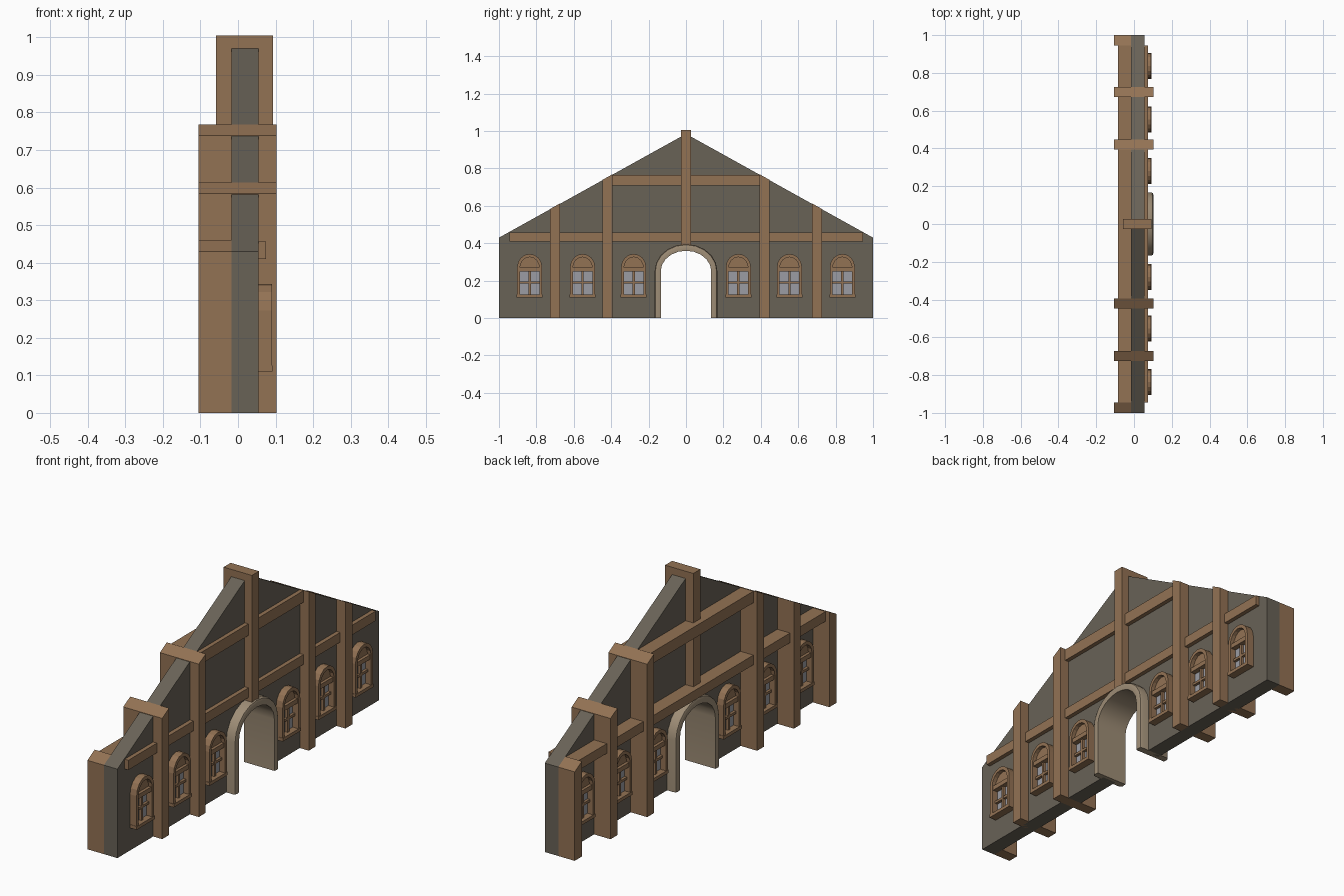
import bpy, bmesh, math

if "Cube" in bpy.data.objects:
    bpy.data.objects.remove(bpy.data.objects["Cube"])


def mat(name, rgb):
    m = bpy.data.materials.new(name)
    m.diffuse_color = (*rgb, 1)
    m.use_nodes = True
    m.node_tree.nodes["Principled BSDF"].inputs["Base Color"].default_value = m.diffuse_color
    return m


WOOD = mat("timber brown", (0.29, 0.168, 0.088))
WALL = mat("wall grey", (0.140, 0.122, 0.094))
STONE = mat("arch stone", (0.34, 0.265, 0.18))
GLASS = mat("window glass", (0.33, 0.335, 0.37))
MID = 0.019            # x of the wall's middle plane


def finish(name, bm, material):
    bmesh.ops.recalc_face_normals(bm, faces=bm.faces[:])
    me = bpy.data.meshes.new(name)
    bm.to_mesh(me)
    bm.free()
    me.materials.append(material)
    ob = bpy.data.objects.new(name, me)
    bpy.context.collection.objects.link(ob)
    return ob


def prism(name, outline, x0, x1, material):
    """Extrude a (y, z) outline along x."""
    bm = bmesh.new()
    a = [bm.verts.new((x0, y, z)) for y, z in outline]
    b = [bm.verts.new((x1, y, z)) for y, z in outline]
    bm.faces.new(a)
    bm.faces.new(b)
    for i in range(len(a)):
        j = (i + 1) % len(a)
        bm.faces.new((a[i], a[j], b[j], b[i]))
    return finish(name, bm, material)


def box(name, x0, x1, y0, y1, z0, z1, material):
    return prism(name, [(y0, z0), (y1, z0), (y1, z1), (y0, z1)], x0, x1, material)


def band(name, outer, inner, section, closed, material):
    """Sweep a closed (t, x) section between an outer and an inner outline."""
    bm = bmesh.new()
    rings = [[bm.verts.new((x, o[0] + (i[0] - o[0]) * t, o[1] + (i[1] - o[1]) * t))
              for t, x in section] for o, i in zip(outer, inner)]
    n, k = len(rings), len(section)
    for r in range(n if closed else n - 1):
        p, q = rings[r], rings[(r + 1) % n]
        for i in range(k):
            j = (i + 1) % k
            bm.faces.new((p[i], p[j], q[j], q[i]))
    if not closed:
        bm.faces.new(rings[0])
        bm.faces.new(rings[-1])
    return finish(name, bm, material)


def arch(cy, half, base, spring, rise, n=8):
    """Arched outline from bottom left, over the top, to bottom right."""
    pts = [(cy - half, base)]
    for i in range(n + 1):
        a = math.pi * (1 - i / n)
        pts.append((cy + half * math.cos(a), spring + rise * math.sin(a)))
    return pts + [(cy + half, base)]


def roof(y):
    return 0.985 - 0.555 * abs(y)


# gabled wall with the doorway notch
door_in = arch(0, 0.135, 0, 0.25, 0.11, 10)
door_out = arch(0, 0.168, 0, 0.25, 0.146, 10)
door_mid = arch(0, 0.15, 0, 0.25, 0.127, 10)
prism("gable_wall", [(-1, 0)] + door_mid + [(1, 0), (1, roof(1)), (0, roof(0)), (-1, roof(1))],
      -0.017, 0.055, WALL)

# rounded stone surround lining the doorway
xa, xb = -0.065, 0.103
sec = [(0, xa + 0.014), (0, xb - 0.014), (0.12, xb - 0.004), (0.4, xb), (1, xb - 0.003),
       (1, xa + 0.003), (0.4, xa), (0.12, xa + 0.004)]
surround = band("door_surround", door_out, door_in, sec, False, STONE)
bpy.context.view_layer.objects.active = surround
surround.select_set(True)
bpy.ops.object.shade_smooth_by_angle(angle=math.radians(40))

# posts through the wall with tops following the roof slope
W = 0.0265
for s in (-1, 1):
    for y in (0.42, 0.70):
        a, b = s * (y - W), s * (y + W)
        prism("wall_post", [(a, 0), (b, 0), (b, roof(b) + 0.002), (a, roof(a) + 0.002)],
              -0.105, 0.103, WOOD)
    a, b = s * 0.945, s * 1.0
    prism("corner_post", [(a, 0), (b, 0), (b, roof(b)), (a, roof(a))], -0.105, -0.017, WOOD)
box("king_post", -0.058, 0.093, -0.027, 0.027, 0.39, 1.005, WOOD)

# horizontal beams
box("lower_beam", -0.085, 0.075, -0.945, 0.945, 0.41, 0.457, WOOD)
box("upper_beam", -0.085, 0.075, -0.395, 0.395, 0.71, 0.766, WOOD)


def window(cy, side):
    """Arched window on one face of the wall; d is distance from the middle plane."""
    def x(d):
        return MID + side * d
    back = x(0.035)
    out = arch(cy, 0.067, 0.112, 0.272, 0.071)
    inn = arch(cy, 0.052, 0.125, 0.268, 0.058)
    band("window_frame", out, inn,
         [(0, back), (0, x(0.071)), (1, x(0.071)), (1, back)], True, WOOD)
    box("window_sill", back, x(0.073), cy - 0.069, cy + 0.069, 0.110, 0.126, WOOD)
    box("window_transom", back, x(0.066), cy - 0.055, cy + 0.055, 0.248, 0.270, WOOD)
    prism("window_arch_panel", arch(cy, 0.053, 0.262, 0.268, 0.059), back, x(0.052), WOOD)
    box("window_glass", back, x(0.041), cy - 0.053, cy + 0.053, 0.124, 0.25, GLASS)
    box("window_mullion", back, x(0.055), cy - 0.006, cy + 0.006, 0.124, 0.25, WOOD)
    box("window_crossbar", back, x(0.054), cy - 0.053, cy + 0.053, 0.184, 0.196, WOOD)


# three windows each side of the door, on both faces of the wall
for face in (-1, 1):
    for s in (-1, 1):
        for y in (0.28, 0.553, 0.836):
            window(s * y, face)
